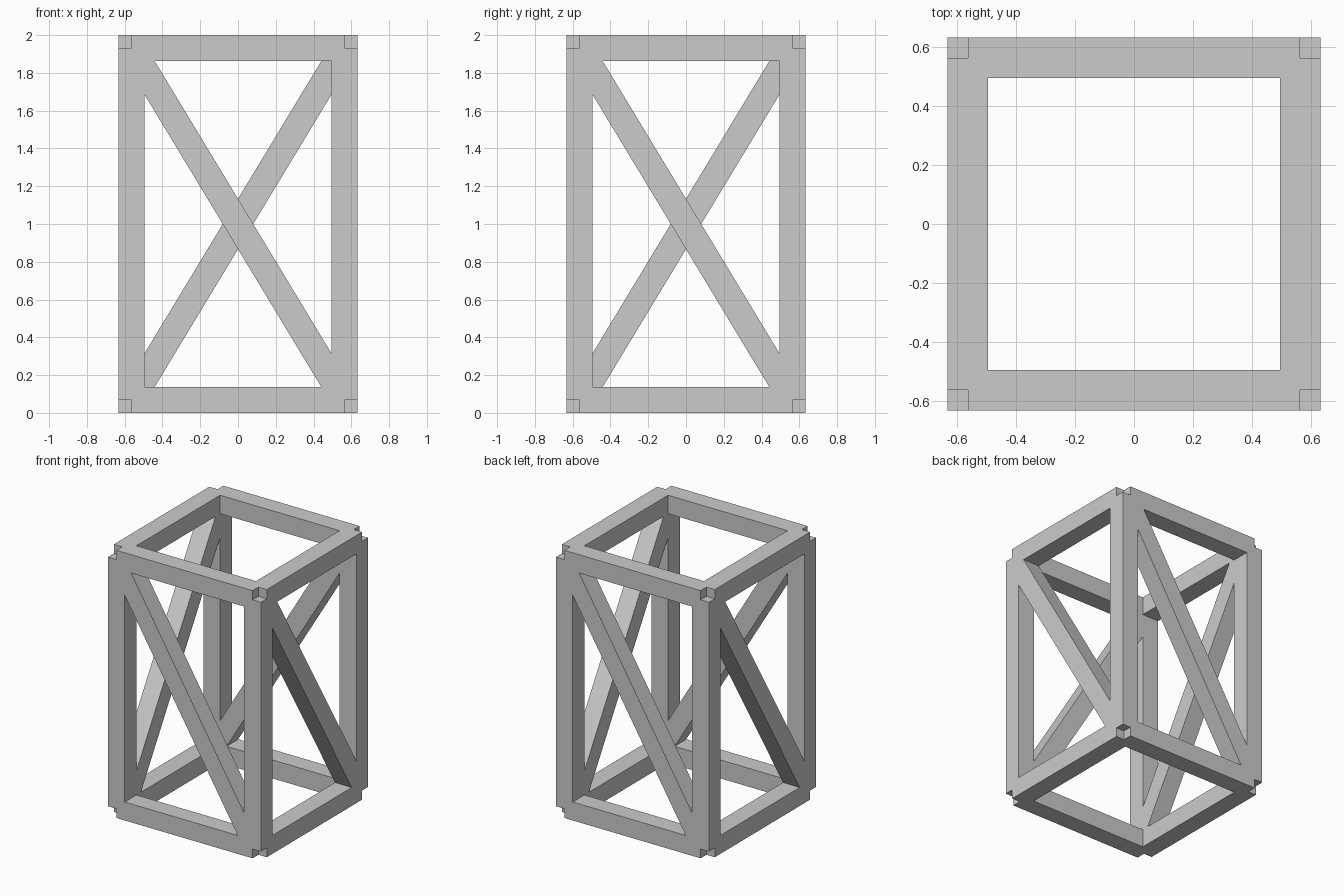
import bpy, bmesh
from mathutils import Matrix, Vector

if "Cube" in bpy.data.objects:
    bpy.data.objects.remove(bpy.data.objects["Cube"])

T = 0.138            # square bar thickness
A = 0.632 - T / 2    # node distance from the centre axis
LO, HI = T / 2, 2 - T / 2


def bar(name, p, q, face_normal):
    """Square bar from node p to node q, one side square to face_normal."""
    p, q, n = Vector(p), Vector(q), Vector(face_normal)
    d = (q - p).normalized()
    s = n.cross(d)
    frame = Matrix((s, n, d)).transposed().to_4x4()
    size = Matrix.Diagonal((T, T, (q - p).length, 1))
    bm = bmesh.new()
    bmesh.ops.create_cube(bm, size=1,
                          matrix=Matrix.Translation((p + q) / 2) @ frame @ size)
    bmesh.ops.recalc_face_normals(bm, faces=bm.faces)
    mesh = bpy.data.meshes.new(name)
    bm.to_mesh(mesh)
    bm.free()
    bpy.context.collection.objects.link(bpy.data.objects.new(name, mesh))


# Each side: its left and right corner seen from outside, and its normal
sides = {
    "front": ((-A, -A), (A, -A), (0, -1, 0)),
    "right": ((A, -A), (A, A), (1, 0, 0)),
    "back": ((A, A), (-A, A), (0, 1, 0)),
    "left": ((-A, A), (-A, -A), (-1, 0, 0)),
}

for side, (l, r, n) in sides.items():
    bar(side + "_bottom_rail", (*l, LO), (*r, LO), n)
    bar(side + "_top_rail", (*l, HI), (*r, HI), n)
    bar(side + "_corner_post", (*l, LO), (*l, HI), n)
    # brace falls from upper left to lower right on every side
    bar(side + "_diagonal_brace", (*l, HI), (*r, LO), n)
